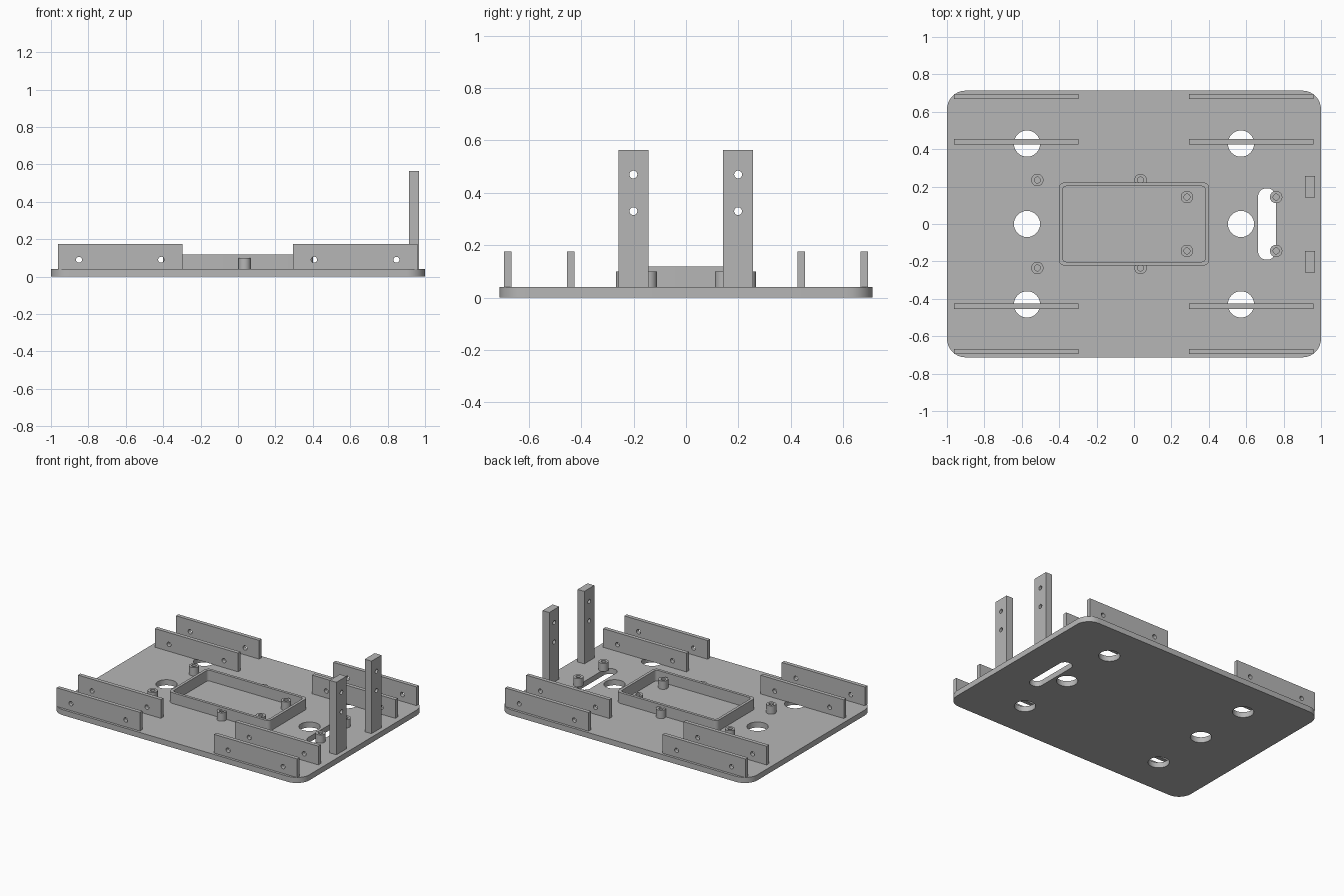
import bpy, bmesh, math
from mathutils import Matrix, Vector

cube = bpy.data.objects.get("Cube")
if cube:
    bpy.data.objects.remove(cube, do_unlink=True)

grey = bpy.data.materials.new("plain grey")
grey.use_nodes = True
colour = (0.47, 0.47, 0.47, 1)
grey.diffuse_color = colour
grey.node_tree.nodes["Principled BSDF"].inputs["Base Color"].default_value = colour

BASE = 0.04  # top of the base plate


def finish(name, bm):
    """Turn a bmesh into a shaded object."""
    bmesh.ops.remove_doubles(bm, verts=bm.verts, dist=1e-5)
    bmesh.ops.recalc_face_normals(bm, faces=bm.faces)
    mesh = bpy.data.meshes.new(name)
    bm.to_mesh(mesh)
    bm.free()
    mesh.materials.clear()
    mesh.materials.append(grey)
    obj = bpy.data.objects.new(name, mesh)
    bpy.context.collection.objects.link(obj)
    bpy.ops.object.select_all(action='DESELECT')
    bpy.context.view_layer.objects.active = obj
    obj.select_set(True)
    bpy.ops.object.shade_smooth_by_angle(angle=math.radians(30))
    return obj


def circle(x, y, r, n=32):
    return [(x + r * math.cos(math.tau * i / n), y + r * math.sin(math.tau * i / n))
            for i in range(n)]


def rect(x0, x1, y0, y1, r=0.0, steps=8):
    """Rectangle outline, with rounded corners if r is given."""
    if not r:
        return [(x0, y0), (x1, y0), (x1, y1), (x0, y1)]
    pts = []
    corners = [(x1 - r, y1 - r), (x0 + r, y1 - r), (x0 + r, y0 + r), (x1 - r, y0 + r)]
    for k, (cx, cy) in enumerate(corners):
        for i in range(steps + 1):
            a = math.pi / 2 * (k + i / steps)
            pts.append((cx + r * math.cos(a), cy + r * math.sin(a)))
    return pts


def slab(name, loops, thickness, matrix):
    """Extrude an outline with holes, centred on its own plane."""
    curve = bpy.data.curves.new(name + "_profile", 'CURVE')
    curve.dimensions = '2D'
    curve.fill_mode = 'BOTH'
    curve.extrude = thickness / 2
    for loop in loops:
        spline = curve.splines.new('POLY')
        spline.points.add(len(loop) - 1)
        for point, (x, y) in zip(spline.points, loop):
            point.co = (x, y, 0, 1)
        spline.use_cyclic_u = True
    helper = bpy.data.objects.new(name + "_profile", curve)
    bpy.context.collection.objects.link(helper)
    bpy.context.view_layer.update()
    mesh = bpy.data.meshes.new_from_object(
        helper.evaluated_get(bpy.context.evaluated_depsgraph_get()))
    bm = bmesh.new()
    bm.from_mesh(mesh)
    bm.transform(matrix)
    bpy.data.objects.remove(helper)
    bpy.data.curves.remove(curve)
    bpy.data.meshes.remove(mesh)
    return finish(name, bm)


# Base plate with six round holes and a slot
loops = [rect(-1, 1, -0.713, 0.713, 0.1), rect(0.663, 0.758, -0.191, 0.191, 0.045)]
loops += [circle(x, y, 0.07, 48) for x in (-0.572, 0.572) for y in (-0.43, 0, 0.43)]
slab("base_plate", loops, BASE, Matrix.Translation((0, 0, BASE / 2)))

# Rectangular tray wall
slab("tray_wall", [rect(-0.402, 0.402, -0.222, 0.222, 0.03),
                   rect(-0.382, 0.382, -0.202, 0.202, 0.02)],
     0.078, Matrix.Translation((0, 0, BASE + 0.039)))

# Pairs of upright mounting rails with screw holes
upright = Matrix.Rotation(math.pi / 2, 4, 'X')
for side, x0, x1 in (("right", -0.963, -0.298), ("left", 0.294, 0.96)):
    holes = [circle(x, 0.09, 0.016, 24) for x in (x0 + 0.113, x1 - 0.113)]
    for place, y in (("front_outer", -0.681), ("front_inner", -0.44),
                     ("back_inner", 0.44), ("back_outer", 0.681)):
        slab(f"{place}_{side}_rail", [rect(x0, x1, BASE, 0.175)] + holes,
             0.028, Matrix.Translation((0, y, 0)) @ upright)

# Two tall posts, each with two holes facing sideways
sideways = Matrix(((0, 0, 1, 0.941), (1, 0, 0, 0), (0, 1, 0, 0), (0, 0, 0, 1)))
for place, y in (("front", -0.201), ("back", 0.199)):
    holes = [circle(y, z, 0.015, 24) for z in (0.33, 0.47)]
    slab(place + "_post", [rect(y - 0.057, y + 0.057, BASE, 0.564)] + holes,
         0.054, sideways)

# Round standoffs with blind screw holes
profile = [(0, BASE), (0.033, BASE), (0.033, 0.1), (0.016, 0.1), (0.016, 0.045), (0, 0.045)]
for i, (x, y) in enumerate(((-0.517, 0.235), (0.035, 0.235), (0.283, 0.144), (0.76, 0.144))):
    for place, s in (("front", -1), ("back", 1)):
        bm = bmesh.new()
        verts = [bm.verts.new((r, 0, z)) for r, z in profile]
        edges = [bm.edges.new(pair) for pair in zip(verts, verts[1:])]
        bmesh.ops.spin(bm, geom=verts + edges, cent=(0, 0, 0), axis=(0, 0, 1),
                       angle=math.tau, steps=32)
        bmesh.ops.translate(bm, verts=bm.verts, vec=Vector((x, y * s, 0)))
        finish(f"{place}_standoff_{i + 1}", bm)
